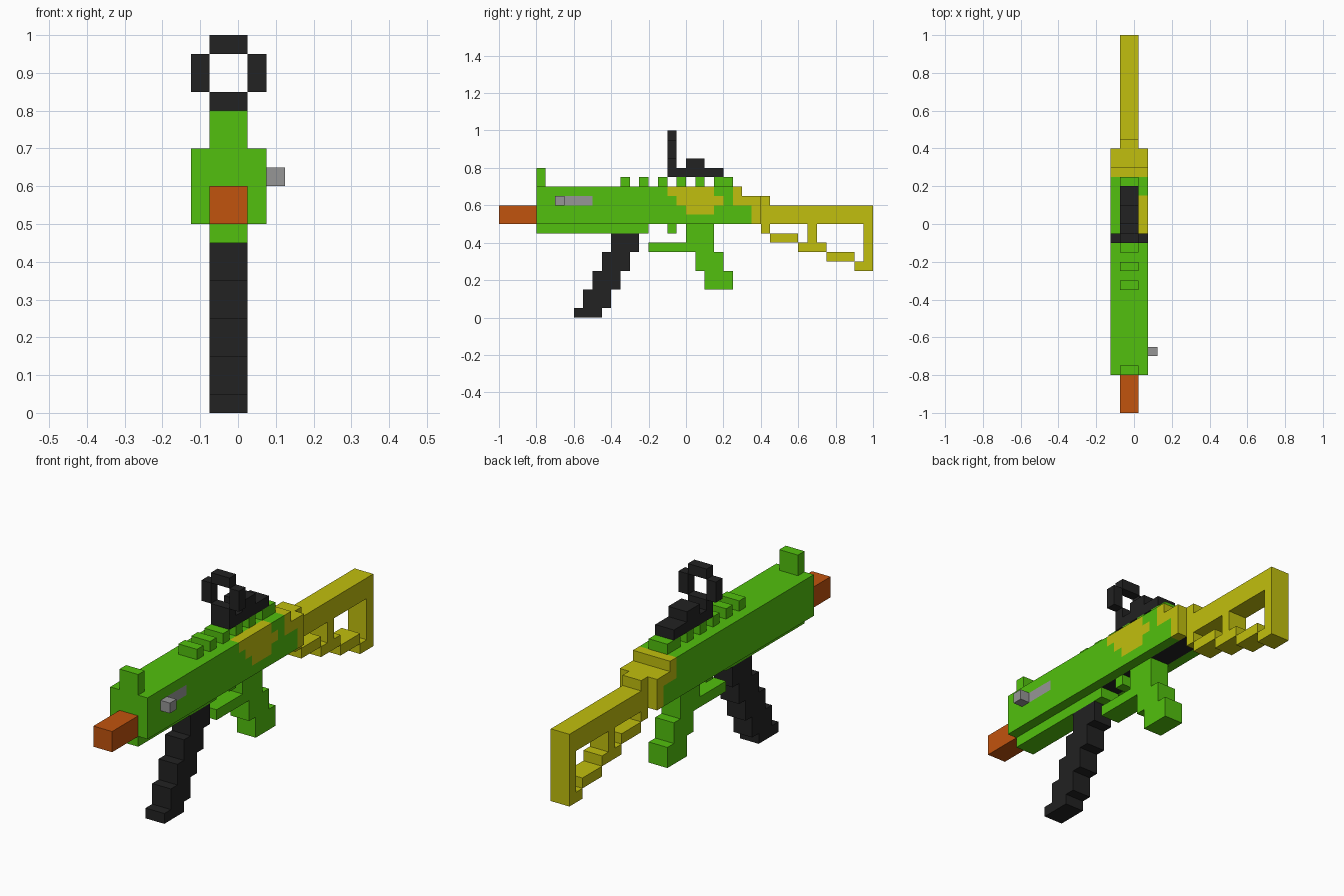
import bpy
import bmesh
from mathutils import Vector

if "Cube" in bpy.data.objects:
    bpy.data.objects.remove(bpy.data.objects["Cube"])

V = 0.05                       # block size
X0 = -0.125                    # left side of the receiver


def srgb(r, g, b):
    return [((c / 255 + 0.055) / 1.055) ** 2.4 if c > 10 else c / 255 / 12.92
            for c in (r, g, b)] + [1.0]


MATS = {}
for name, rgb in {"green": (82, 192, 14), "yellow": (193, 191, 14),
                  "orange": (193, 83, 13), "black": (34, 34, 34),
                  "grey": (150, 150, 150)}.items():
    m = bpy.data.materials.new(name)
    m.diffuse_color = srgb(*rgb)
    m.use_nodes = True
    m.node_tree.nodes["Principled BSDF"].inputs["Base Color"].default_value = m.diffuse_color
    MATS[name] = m
NAMES = list(MATS)
DIRS = [Vector(d) for d in ((1, 0, 0), (-1, 0, 0), (0, 1, 0),
                            (0, -1, 0), (0, 0, 1), (0, 0, -1))]


def blocks(name, colour, boxes):
    """Skin a union of boxes (x0,x1,y0,y1,z0,z1 in block units).
    colour is a name or a rule(i, j, k, normal)."""
    cells = {(i, j, k) for a, b, c, d, e, f in boxes
             for i in range(a, b) for j in range(c, d) for k in range(e, f)}
    bm = bmesh.new()
    used = []
    for cell in sorted(cells):
        for n in DIRS:
            if tuple(int(c + d) for c, d in zip(cell, n)) in cells:
                continue
            u = Vector((n.y, n.z, n.x))
            w = n.cross(u)
            mid = Vector(cell) + Vector((.5, .5, .5)) + n / 2
            f = bm.faces.new([bm.verts.new((mid + (u * p + w * q) / 2) * V + Vector((X0, 0, 0)))
                              for p, q in ((-1, -1), (1, -1), (1, 1), (-1, 1))])
            col = colour if isinstance(colour, str) else colour(*cell, n)
            if col not in used:
                used.append(col)
            f.material_index = used.index(col)
    bmesh.ops.remove_doubles(bm, verts=bm.verts, dist=0.001)
    me = bpy.data.meshes.new(name)
    bm.to_mesh(me)
    bm.free()
    for col in used:
        me.materials.append(MATS[col])
    ob = bpy.data.objects.new(name, me)
    bpy.context.collection.objects.link(ob)
    return ob


def core(*spans):
    """Boxes two blocks wide on the centre line, from (y0,y1,z0,z1)."""
    return [(1, 3, *s) for s in spans]


# right-side patch and rear colour edge, by height row
PATCH = {13: (-2, 3), 12: (-1, 4), 11: (0, 3)}
REAR = {13: 5, 12: 5, 11: 7, 10: 7}


def receiver_colour(i, j, k, n):
    if n.z < 0 and i in (1, 2) and -4 <= j < 8:
        return "black"
    if n.x > 0 and k == 12 and -14 <= j < -10:
        return "grey"
    lo, hi = PATCH.get(k, (0, 0))
    if j >= REAR[k] or (i == 3 and lo <= j < hi):
        return "yellow"
    return "green"


# receiver with stepped rear end
blocks("receiver", receiver_colour, [(0, 4, -16, 6, 10, 14), (0, 4, 6, 8, 10, 13)])
blocks("lower_rail", "green", core((-16, -4, 9, 10)))
blocks("muzzle", "orange", core((-20, -16, 10, 12)))
blocks("front_sight", "green", core((-16, -15, 14, 16)))
blocks("bolt_handle", "grey", [(4, 5, -14, -13, 12, 13)])

# rail teeth on top
blocks("top_rail_teeth", "green",
       core(*[(j, j + 1, 14, 15) for j in range(-7, 2, 2)], (3, 5, 14, 15)))

# ring sight and its base
blocks("sight_base", "black", core((-2, 4, 15, 16), (0, 2, 16, 17)))
blocks("sight_ring", "black",
       core((-2, -1, 16, 17), (-2, -1, 19, 20))
       + [(x, x + 1, -2, -1, 17, 19) for x in (0, 3)])

# slanted front grip
blocks("front_grip", "black",
       core((-12, -9, 0, 1),
            *[(-11 + s, -8 + s, 1 + 2 * s, 3 + 2 * s) for s in range(4)]))

# trigger, guard and rear grip
blocks("trigger", "green", core((-2, -1, 9, 10)))
blocks("rear_grip_and_guard", "green",
       core((0, 3, 8, 10), (-4, 3, 7, 8), (1, 4, 5, 7), (2, 5, 3, 5)))

# open stock
blocks("stock", "yellow",
       core((8, 9, 9, 13), (9, 20, 10, 12), (19, 20, 5, 12), (13, 14, 8, 10),
            *[(9 + 3 * s, 12 + 3 * s, 8 - s, 9 - s) for s in range(3)],
            (18, 20, 5, 6)))
